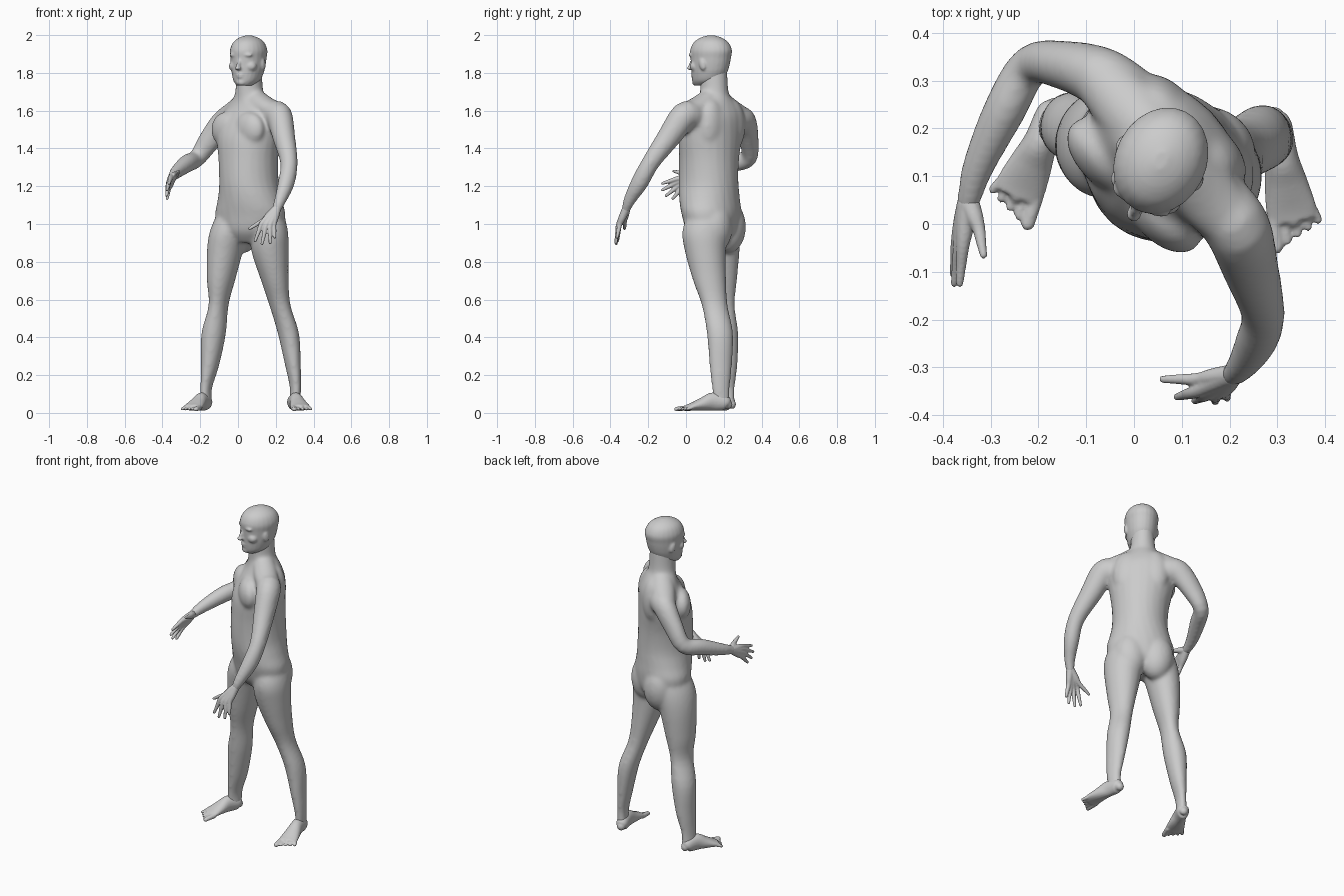
import bpy
import bmesh
from math import sin, cos, pi, radians
from mathutils import Vector, Matrix

default_cube = bpy.data.objects.get("Cube")
if default_cube:
    bpy.data.objects.remove(default_cube, do_unlink=True)

skin = bpy.data.materials.new("matte_grey")
skin.use_nodes = True
GREY = (0.6, 0.6, 0.6, 1)
skin.diffuse_color = GREY
skin.node_tree.nodes["Principled BSDF"].inputs["Base Color"].default_value = GREY


def catmull(rows, steps=4):
    """Smoothly interpolate a list of equal-length tuples."""
    rows = [Vector(r) for r in rows]
    result = []
    for i in range(len(rows) - 1):
        before, start, end = rows[max(i - 1, 0)], rows[i], rows[i + 1]
        after = rows[min(i + 2, len(rows) - 1)]
        for s in range(steps):
            t = s / steps
            result.append(start + (end - before) * (t / 2)
                          + (before * 2 - start * 5 + end * 4 - after) * (t * t / 2)
                          + (start * 3 - before - end * 3 + after) * (t ** 3 / 2))
    return result + [rows[-1]]


def skin_rings(bm, rings):
    """Bridge consecutive rings of points and cap both ends."""
    loops = [[bm.verts.new(p) for p in ring] for ring in rings]
    for low, high in zip(loops, loops[1:]):
        for i in range(len(low)):
            j = (i + 1) % len(low)
            bm.faces.new((low[i], low[j], high[j], high[i]))
    bm.faces.new(loops[0][::-1])
    bm.faces.new(loops[-1])


def ellipse(centre, across, along, sides=24):
    angles = [2 * pi * i / sides for i in range(sides)]
    return [centre + across * cos(a) + along * sin(a) for a in angles]


def upright(bm, rows):
    """Level elliptical sections: x, y, z, half width, half depth, yaw."""
    rings = []
    for x, y, z, width, depth, yaw in catmull(rows):
        turn = Matrix.Rotation(radians(yaw), 3, "Z")
        rings.append(ellipse(Vector((x, y, z)), turn @ Vector((width, 0, 0)),
                             turn @ Vector((0, depth, 0))))
    skin_rings(bm, rings)


def limb(bm, rows, sides=20):
    """Sections square to a path: x, y, z, half width, half height."""
    rows = catmull(rows)
    points = [Vector(r[:3]) for r in rows]
    rings = []
    for i, row in enumerate(rows):
        tangent = points[min(i + 1, len(rows) - 1)] - points[max(i - 1, 0)]
        side = tangent.cross(Vector((0, 0, 1))).normalized()
        rise = side.cross(tangent).normalized()
        rings.append(ellipse(points[i], side * row[3], rise * row[4], sides))
    skin_rings(bm, rings)
    for end in (0, -1):
        round_end = Matrix.Translation(points[end]) @ Matrix.Scale(min(rows[end][3:]), 4)
        bmesh.ops.create_icosphere(bm, subdivisions=2, radius=1, matrix=round_end)


def blob(bm, frame, place, size, tilt=0):
    """Ellipsoid in a local frame."""
    matrix = (frame @ Matrix.Translation(place) @ Matrix.Rotation(radians(tilt), 4, "X")
              @ Matrix.Diagonal((*size, 1)))
    bmesh.ops.create_icosphere(bm, subdivisions=3, radius=1, matrix=matrix)


def frame_at(x, y, z, yaw):
    return Matrix.Translation((x, y, z)) @ Matrix.Rotation(radians(yaw), 4, "Z")


def finish(bm, name, voxel, smoothing):
    """Fuse the overlapping volumes of a part into one smooth surface."""
    mesh = bpy.data.meshes.new(name)
    bmesh.ops.recalc_face_normals(bm, faces=bm.faces)
    bm.to_mesh(mesh)
    bm.free()
    mesh.materials.append(skin)
    obj = bpy.data.objects.new(name, mesh)
    bpy.context.collection.objects.link(obj)
    fuse = obj.modifiers.new("fuse", "REMESH")
    fuse.mode = "VOXEL"
    fuse.voxel_size = voxel
    fuse.use_smooth_shade = True
    relax = obj.modifiers.new("relax", "SMOOTH")
    relax.iterations = smoothing
    relax.factor = 0.5


# Torso, twisting from the hips to the shoulders
body = bmesh.new()
upright(body, [
    (.06, .14, .90, .09, .08, -20), (.065, .14, .96, .17, .13, -22),
    (.065, .135, 1.05, .195, .148, -26), (.062, .125, 1.13, .175, .155, -33),
    (.058, .12, 1.22, .158, .158, -40), (.055, .122, 1.34, .162, .155, -44),
    (.055, .13, 1.46, .183, .15, -45), (.068, .145, 1.56, .188, .127, -47),
    (.07, .155, 1.62, .16, .1, -47), (.065, .155, 1.66, .105, .085, -42),
    (.06, .15, 1.70, .074, .077, -35), (.06, .145, 1.83, .064, .074, -27)])

# Chest, shoulder blades and buttocks, sunk well into the torso
chest = frame_at(.06, .14, 1.5, -45)
hips = frame_at(.065, .14, 1, -28)
for side in (-1, 1):
    blob(body, chest, (side * .085, -.085, 0), (.1, .058, .095))
    blob(body, chest, (side * .07, .07, .02), (.09, .06, .14))
    blob(body, hips, (side * .075, .055, -.015), (.1, .092, .14))

# Slopes from the neck to the shoulders
limb(body, [(.08, .135, 1.665, .06, .06), (.15, .06, 1.62, .068, .053),
            (.22, -.01, 1.58, .06, .06)])
limb(body, [(.05, .17, 1.655, .06, .06), (-.01, .24, 1.605, .068, .053),
            (-.07, .305, 1.555, .06, .06)])

# Legs
upright(body, [
    (.15, .12, 1.1, .06, .08, -10), (.16, .11, 1.03, .088, .11, -5),
    (.166, .1, .95, .1, .12, 0), (.17, .103, .85, .098, .108, 0),
    (.195, .125, .7, .073, .088, 5), (.222, .152, .57, .056, .069, 10),
    (.267, .18, .42, .056, .07, 10), (.291, .184, .25, .041, .06, 10),
    (.304, .185, .13, .029, .048, 10), (.3, .19, .05, .03, .044, 10)])
upright(body, [
    (-.01, .17, 1.1, .06, .08, -20), (-.03, .17, 1.03, .088, .11, -20),
    (-.05, .17, .95, .1, .12, -20), (-.07, .175, .85, .093, .11, -20),
    (-.09, .18, .7, .072, .092, -20), (-.103, .188, .57, .05, .072, -20),
    (-.129, .205, .42, .064, .073, -20), (-.148, .212, .25, .046, .062, -20),
    (-.168, .212, .13, .028, .048, -20), (-.17, .215, .05, .03, .044, -20)])

# Arms
limb(body, [
    (.18, .04, 1.57, .07, .075), (.217, -.01, 1.57, .07, .075),
    (.243, -.09, 1.46, .06, .063), (.27, -.187, 1.325, .046, .048),
    (.256, -.245, 1.22, .044, .047), (.225, -.297, 1.13, .032, .034),
    (.204, -.318, 1.075, .024, .024)])
limb(body, [
    (-.02, .27, 1.55, .07, .075), (-.07, .308, 1.54, .064, .072),
    (-.145, .332, 1.45, .052, .061), (-.216, .332, 1.35, .044, .048),
    (-.27, .24, 1.32, .045, .048), (-.326, .12, 1.275, .034, .036),
    (-.348, .04, 1.247, .024, .025)])
finish(body, "body", .009, 14)

# Head with its features, in a frame facing forward
skull = bmesh.new()
X, Y, YAW = .055, .13, -27
face = frame_at(X, Y, 0, YAW)
sections = [(-.05, 1.732, .038, .042), (-.022, 1.757, .066, .08), (-.008, 1.8, .081, .098),
            (-.002, 1.84, .088, .106), (.001, 1.88, .092, .111), (.003, 1.92, .095, .115),
            (.003, 1.96, .08, .096), (.003, 1.985, .051, .061), (.003, 1.998, .015, .02)]
rows = []
for shift, z, width, depth in sections:
    centre = face @ Vector((0, shift, z))
    rows.append((*centre, width, depth, YAW))
upright(skull, rows)
blob(skull, face, (0, -.113, 1.845), (.011, .014, .032), -20)
blob(skull, face, (0, -.122, 1.825), (.017, .017, .011))
blob(skull, face, (0, -.099, 1.79), (.025, .013, .006))
blob(skull, face, (0, -.098, 1.778), (.021, .012, .007))
blob(skull, face, (0, -.09, 1.75), (.026, .016, .017))
for side in (-1, 1):
    blob(skull, face, (side * .034, -.088, 1.895), (.034, .019, .012))
    blob(skull, face, (side * .042, -.066, 1.835), (.038, .031, .03))
    blob(skull, face, (side * .09, -.003, 1.845), (.01, .019, .032), 12)
finish(skull, "head", .006, 5)


# Hands: every digit runs from the wrist through its knuckle to the tip
def hand(name, wrist, digits):
    bm = bmesh.new()
    wrist = Vector(wrist)
    for knuckle, tip in digits:
        knuckle, tip = Vector(knuckle), Vector(tip)
        start = wrist.lerp(knuckle, .05)
        middle = knuckle.lerp(tip, .5)
        limb(bm, [(*start, .022, .022), (*wrist.lerp(knuckle, .6), .019, .019),
                  (*knuckle, .014, .014), (*middle, .011, .011), (*tip, .008, .008)], 12)
    finish(bm, name, .004, 3)


hand("left_hand", (.207, -.315, 1.085), [
    ((.135, -.325, 1.02), (.06, -.325, .975)), ((.125, -.352, 1), (.09, -.362, .91)),
    ((.148, -.358, .99), (.127, -.37, .895)), ((.17, -.358, .99), (.17, -.372, .9)),
    ((.19, -.35, 1), (.195, -.365, .93))])
hand("right_hand", (-.347, .05, 1.25), [
    ((-.325, -.01, 1.265), (-.315, -.065, 1.28)), ((-.358, -.045, 1.24), (-.365, -.125, 1.215)),
    ((-.365, -.045, 1.222), (-.376, -.125, 1.18)), ((-.37, -.04, 1.202), (-.378, -.105, 1.15)),
    ((-.368, -.025, 1.185), (-.375, -.07, 1.135))])


# Feet, built facing forward from the heel with a fan of toes
def foot(name, heel, yaw, inner, stretch):
    bm = bmesh.new()
    arch = [(.02, .045, .027, .025), (0, .055, .036, .042), (-.07, .06, .036, .048),
            (-.13, .047, .045, .035), (-.19, .034, .053, .021), (-.22, .028, .05, .016)]
    limb(bm, [(0, y, z, width, height) for y, z, width, height in arch])
    for toe in range(5):
        x = inner * (.041 - toe * .022)
        reach = -.275 + toe * .011
        size = .015 if toe == 0 else .01
        limb(bm, [(x * .95, -.2, .028, size, size), (x * 1.1, reach, .02, size, size * .8)], 12)
    bm.transform(frame_at(*heel, yaw) @ Matrix.Diagonal((1, stretch, 1, 1)))
    finish(bm, name, .005, 3)


foot("left_foot", (.295, .205, 0), 11, -1, .92)
foot("right_foot", (-.17, .228, 0), -24, 1, .85)
